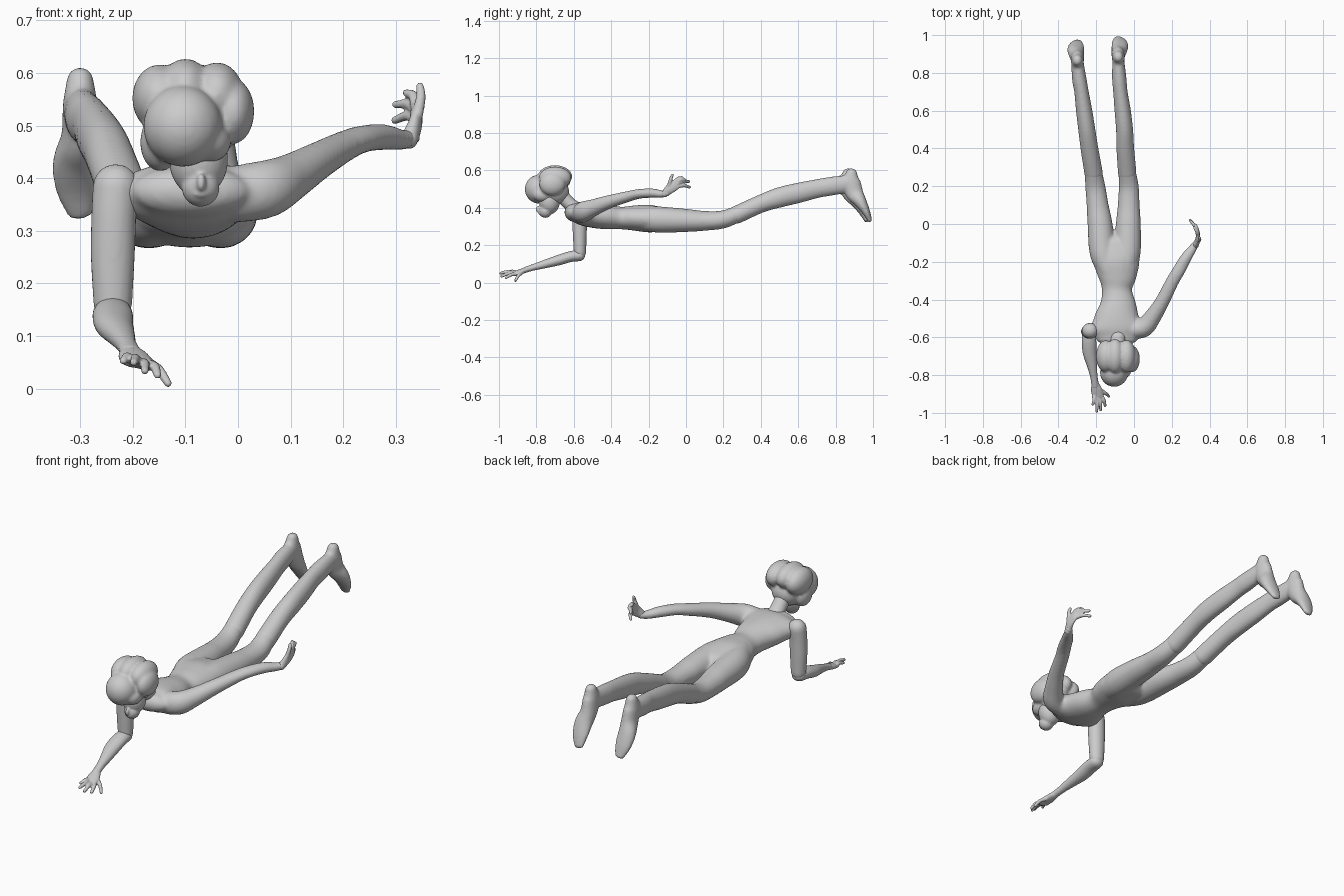
import bpy, bmesh, math
from mathutils import Vector, Matrix

Z, Y = Vector((0, 0, 1)), Vector((0, 1, 0))


def spline(secs, steps=6):
    """Catmull-Rom through sections (x, y, z, half_side, half_up)."""
    p = [Vector(s) for s in secs]
    p = [2 * p[0] - p[1]] + p + [2 * p[-1] - p[-2]]
    out = []
    for i in range(1, len(p) - 2):
        a, b, c, d = p[i - 1:i + 3]
        for k in range(steps):
            t = k / steps
            out.append(0.5 * (2 * b + (c - a) * t + (2 * a - 5 * b + 4 * c - d) * t * t
                              + (3 * b - a - 3 * c + d) * t ** 3))
    return out + [p[-2]]


def loft(bm, secs, up=Z, sides=24):
    """Closed tube of elliptical rings with rounded ends."""
    s = spline(secs)
    pos = [Vector(v[:3]) for v in s]
    n = len(s)
    rings = []
    for i in range(n):
        t = (pos[min(i + 1, n - 1)] - pos[max(i - 1, 0)]).normalized()
        rings.append((pos[i], t, s[i][3], s[i][4]))

    def cap(ring, sign):
        c, t, a, b = ring
        m = min(a, b)
        return [(c + t * sign * m * math.sin(q), t, a * math.cos(q), b * math.cos(q))
                for q in (0.4, 0.8, 1.15, 1.4)]
    rings = cap(rings[0], -1)[::-1] + rings + cap(rings[-1], 1)
    prev, first = None, None
    for c, t, a, b in rings:
        side = t.cross(up).normalized()
        nrm = side.cross(t)
        cur = [bm.verts.new(c + side * a * math.cos(q) + nrm * b * math.sin(q))
               for q in (2 * math.pi * k / sides for k in range(sides))]
        if prev:
            for k in range(sides):
                j = (k + 1) % sides
                bm.faces.new((prev[k], prev[j], cur[j], cur[k]))
        else:
            first = cur
        prev = cur
    bm.faces.new(first[::-1])
    bm.faces.new(prev)


def ball(bm, x, y, z, a, b, c):
    m = Matrix.Translation((x, y, z)) @ Matrix.Diagonal((a, b, c, 1))
    bmesh.ops.create_uvsphere(bm, u_segments=32, v_segments=20, radius=1, matrix=m)


def finish(name, bm, voxel, smooth):
    """Fuse the overlapping pieces into one soft skin."""
    bmesh.ops.recalc_face_normals(bm, faces=bm.faces)
    me = bpy.data.meshes.new(name)
    bm.to_mesh(me)
    bm.free()
    ob = bpy.data.objects.new(name, me)
    bpy.context.collection.objects.link(ob)
    r = ob.modifiers.new("fuse", 'REMESH')
    r.mode, r.voxel_size, r.use_smooth_shade = 'VOXEL', voxel, True
    sm = ob.modifiers.new("soften", 'SMOOTH')
    sm.factor, sm.iterations = 0.5, smooth


# leg paths: (x right, x left, y, z, half width, half height)
thigh = [(-.05, -.135, -.25, .345, .055, .062), (-.035, -.165, -.15, .337, .07, .07),
         (-.03, -.18, 0, .332, .066, .062), (-.028, -.193, .1, .33, .058, .053),
         (-.028, -.205, .2, .338, .053, .048), (-.04, -.22, .3, .377, .044, .044)]
shin = [(-.036, -.214, .27, .362, .049, .048), (-.046, -.236, .4, .421, .047, .048),
        (-.05, -.25, .5, .455, .045, .054), (-.06, -.264, .6, .479, .043, .054),
        (-.072, -.278, .7, .502, .038, .05), (-.078, -.29, .77, .514, .038, .05),
        (-.083, -.3, .86, .527, .032, .048)]

# body: torso, thighs and the trailing arm in one skin
bm = bmesh.new()
loft(bm, [(-.09, -.6, .375, .115, .05), (-.09, -.56, .37, .145, .063),
          (-.09, -.5, .362, .122, .069), (-.085, -.43, .353, .098, .068),
          (-.09, -.35, .345, .08, .06), (-.088, -.28, .345, .102, .067),
          (-.092, -.2, .342, .122, .074), (-.1, -.12, .335, .115, .064)])
for side in (0, 1):
    loft(bm, [(s[side],) + s[2:] for s in thigh])
loft(bm, [(0, -.56, .37, .05, .055), (.055, -.545, .38, .052, .055),
          (.1, -.49, .402, .045, .045), (.15, -.41, .432, .038, .036),
          (.2, -.31, .46, .035, .029), (.235, -.25, .474, .034, .026),
          (.275, -.18, .478, .03, .025), (.31, -.13, .473, .023, .02),
          (.33, -.1, .477, .018, .017)])
finish("body", bm, .0075, 8)

# neck
bm = bmesh.new()
loft(bm, [(-.085, -.56, .38, .055, .04), (-.085, -.61, .41, .04, .036),
          (-.085, -.66, .46, .037, .037)])
finish("neck", bm, .006, 4)

# boots: lower leg and pointed foot
for side, label, dy, sx in ((0, "right", 0, 1), (1, "left", -.018, -1)):
    bm = bmesh.new()
    loft(bm, [(s[side],) + s[2:] for s in shin])
    x = shin[-1][side]
    loft(bm, [(x, .885 + dy, .585, .026, .03), (x, .882 + dy, .54, .033, .05),
              (x, .9 + dy, .48, .036, .048), (x + .008 * sx, .933 + dy, .43, .044, .034),
              (x + .006 * sx, .962 + dy, .38, .041, .022),
              (x, .982 + dy, .335, .026, .013)], up=Y)
    finish(label + "_boot", bm, .0065, 6)

# supporting arm: upright upper arm, forearm reaching forward
bm = bmesh.new()
loft(bm, [(-.232, -.565, .385, .044, .042), (-.236, -.568, .33, .043, .04),
          (-.238, -.568, .25, .042, .037), (-.238, -.567, .16, .037, .033)], up=Y)
finish("left_upper_arm", bm, .0065, 4)
bm = bmesh.new()
loft(bm, [(-.238, -.57, .145, .036, .031), (-.238, -.62, .138, .039, .029),
          (-.235, -.68, .12, .037, .028), (-.222, -.75, .1, .027, .023),
          (-.212, -.81, .083, .02, .018), (-.204, -.86, .068, .021, .015)])
finish("left_forearm", bm, .0055, 4)


# hands: palm plus fingers running from knuckle to tip
def hand(name, palm, fingers, up):
    bm = bmesh.new()
    loft(bm, palm, up)
    for base, tip in fingers:
        a, b = Vector(base), Vector(tip)
        mid = a.lerp(b, .5) + Vector((0.004, 0, .006))
        loft(bm, [(*a, .011, .011), (*mid, .0095, .0095), (*b, .0075, .0075)], up, 12)
    finish(name, bm, .0035, 3)


hand("left_hand", [(-.206, -.845, .071, .02, .015), (-.198, -.88, .06, .03, .014),
                   (-.19, -.915, .05, .029, .011)],
     [((-.212, -.91, .055), (-.218, -.955, .053)), ((-.2, -.92, .052), (-.198, -.992, .05)),
      ((-.186, -.92, .048), (-.177, -.985, .034)), ((-.172, -.91, .045), (-.153, -.962, .026)),
      ((-.178, -.88, .052), (-.133, -.912, .01))], Z)
hand("right_hand", [(.325, -.115, .473, .018, .017), (.337, -.085, .502, .027, .013),
                    (.339, -.055, .525, .029, .011)],
     [((.341, -.09, .52), (.346, -.073, .575)), ((.338, -.06, .54), (.32, -.02, .562)),
      ((.338, -.045, .53), (.3, .016, .54)), ((.335, -.04, .515), (.298, .02, .51)),
      ((.337, -.05, .537), (.325, -.005, .55))], Vector((1, 0, 0)))

# face with nose, lips and chin
bm = bmesh.new()
ball(bm, -.075, -.73, .435, .056, .056, .07)
ball(bm, -.071, -.752, .382, .036, .036, .036)
ball(bm, -.07, -.79, .392, .009, .014, .018)
ball(bm, -.07, -.782, .37, .016, .008, .007)
finish("face", bm, .0045, 4)

# hair: rounded masses and side bun
bm = bmesh.new()
for lobe in ((-.105, -.785, .499, .075, .077, .077), (-.15, -.70, .552, .051, .085, .064),
             (-.1, -.70, .567, .05, .092, .06), (-.04, -.70, .56, .05, .087, .06),
             (-.01, -.715, .527, .041, .07, .062), (-.148, -.73, .468, .038, .055, .055),
             (-.085, -.70, .487, .076, .075, .072), (-.055, -.765, .47, .042, .055, .04)):
    ball(bm, *lobe)
finish("hair", bm, .0065, 6)
